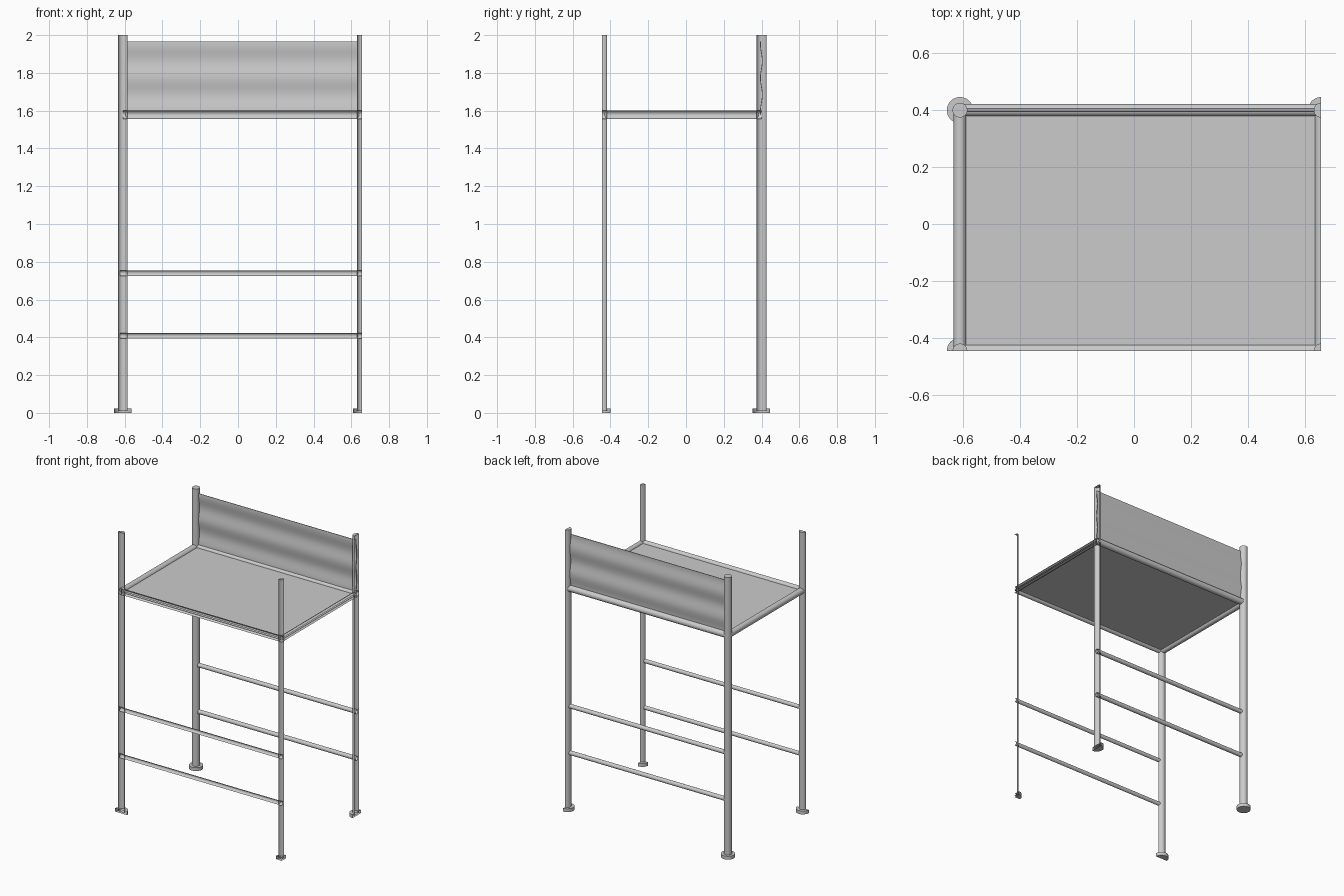
import bpy, bmesh, math
from mathutils import Vector

if "Cube" in bpy.data.objects:
    bpy.data.objects.remove(bpy.data.objects["Cube"])

# Frame layout: the right and front edges are sectioned open along pipe centre lines
XL, XR = -0.61, 0.656
YB, YF = 0.399, -0.445
DECK_Z = 1.579


def finish(name, bm, smooth=True):
    """Trim at the two section planes and turn into an object."""
    for co, no in (((XR, 0, 0), (1, 0, 0)), ((0, YF, 0), (0, -1, 0))):
        geom = bm.verts[:] + bm.edges[:] + bm.faces[:]
        bmesh.ops.bisect_plane(bm, geom=geom, dist=1e-5, plane_co=co,
                               plane_no=no, clear_outer=True)
    me = bpy.data.meshes.new(name)
    bm.to_mesh(me)
    bm.free()
    ob = bpy.data.objects.new(name, me)
    bpy.context.collection.objects.link(ob)
    if smooth:
        bpy.ops.object.select_all(action='DESELECT')
        ob.select_set(True)
        bpy.context.view_layer.objects.active = ob
        bpy.ops.object.shade_smooth_by_angle(angle=math.radians(35))
    return ob


def pipe(name, a, b, r, sides=32):
    """Round pipe from a to b."""
    a, b = Vector(a), Vector(b)
    bm = bmesh.new()
    bmesh.ops.create_cone(bm, cap_ends=True, segments=sides, radius1=r,
                          radius2=r, depth=(b - a).length)
    rot = (b - a).to_track_quat('Z', 'Y').to_matrix()
    bmesh.ops.rotate(bm, verts=bm.verts, cent=(0, 0, 0), matrix=rot)
    bmesh.ops.translate(bm, verts=bm.verts, vec=(a + b) / 2)
    return finish(name, bm)


# Posts and round feet
for side, x in (("left", XL), ("right", XR)):
    for end, y in (("back", YB), ("front", YF)):
        pipe(f"{end}_{side}_post", (x, y, 0.01), (x, y, 2.0), 0.026)
        pipe(f"{end}_{side}_foot", (x, y, 0), (x, y, 0.024), 0.046)

# Long rails: deck edge plus two lower bars, front and back
for end, y in (("back", YB), ("front", YF)):
    pipe(f"{end}_deck_rail", (XL, y, DECK_Z), (XR + 0.05, y, DECK_Z), 0.022)
    for level, z in (("lower", 0.408), ("upper", 0.74)):
        pipe(f"{end}_{level}_bar", (XL - 0.016, y, z), (XR + 0.05, y, z), 0.015)

# Side deck rails
for side, x in (("left", XL), ("right", XR)):
    pipe(f"{side}_deck_rail", (x, YF - 0.05, DECK_Z), (x, YB, DECK_Z), 0.022)

# Deck plate
bm = bmesh.new()
bmesh.ops.create_cube(bm, size=1)
for v in bm.verts:
    v.co = (XL if v.co.x < 0 else XR + 0.05,
            YF - 0.05 if v.co.y < 0 else YB,
            DECK_Z + 0.01 * v.co.z)
finish("deck", bm, smooth=False)

# Gently rippled back panel: wave profile extruded along x
bm = bmesh.new()
z0, z1, n = DECK_Z, 1.965, 32
loop = []
for i in range(n + 1):
    z = z0 + (z1 - z0) * i / n
    loop.append((0.005 * math.sin(2 * math.pi * (z - 1.64) / 0.178), z))
outline = [(YB + w - 0.002, z) for w, z in loop]
outline += [(YB + w + 0.002, z) for w, z in reversed(loop)]
face = bm.faces.new([bm.verts.new((XL, y, z)) for y, z in outline])
ext = bmesh.ops.extrude_face_region(bm, geom=[face])
verts = [e for e in ext["geom"] if isinstance(e, bmesh.types.BMVert)]
bmesh.ops.translate(bm, verts=verts, vec=(XR - 0.002 - XL, 0, 0))
bmesh.ops.recalc_face_normals(bm, faces=bm.faces)
finish("back_panel", bm)
